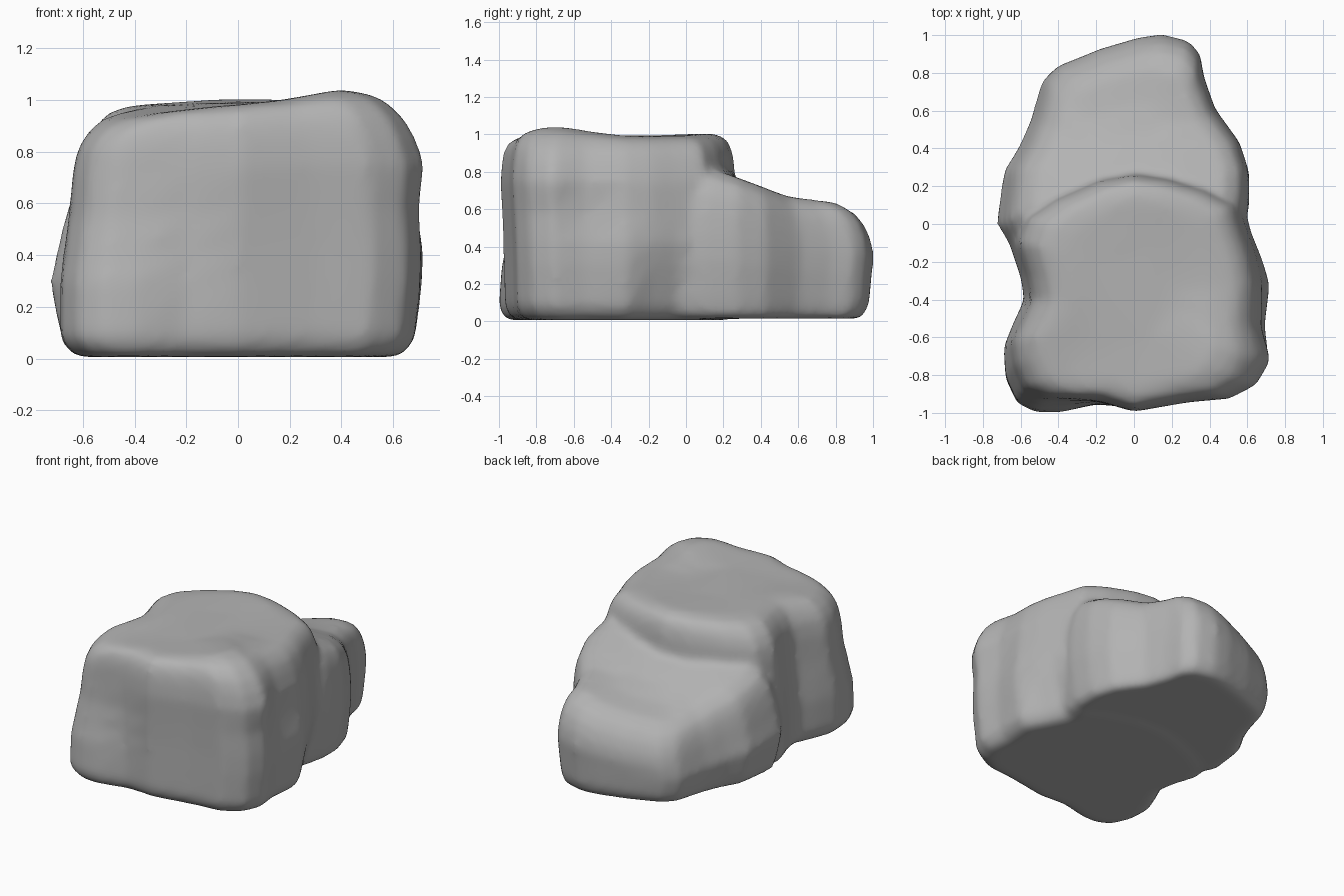
import bpy, bmesh
from math import exp

if "Cube" in bpy.data.objects:
    bpy.data.objects.remove(bpy.data.objects["Cube"], do_unlink=True)

stone = bpy.data.materials.new("stone grey")
stone.use_nodes = True
stone.diffuse_color = (0.45, 0.45, 0.45, 1)
stone.node_tree.nodes["Principled BSDF"].inputs["Base Color"].default_value = (0.45, 0.45, 0.45, 1)


def bump(x, y, cx, cy, r):
    return exp(-((x - cx) ** 2 + (y - cy) ** 2) / r ** 2)


def ramp(value, start, end):
    return min(max((value - start) / (end - start), 0), 1)


def front_top(x, y):
    return (0.985 + 0.01 * x + 0.055 * bump(x, y, 0.4, -0.7, 0.22)
            - 0.04 * bump(x, y, -0.45, -0.8, 0.3) + 0.02 * bump(x, y, 0, 0.12, 0.3))


def ledge_top(x, y):
    slope = 0.77 - 0.38 * (y - 0.25) if y < 0.55 else 0.656 - 0.12 * (y - 0.55)
    tilt = 0.1 + 0.2 * ramp(y, 0, 1)
    return min(slope, 0.8) + tilt * (min(x, 0.2) - 0.15)


def front_warp(x, y, h):
    """Lean the left of the front face back, undercut its middle, shape the right flank."""
    left = ramp(-x, 0.05, 0.4)
    front = ramp(-y, 0.5, 0.8)
    y_shift = front * (0.08 * left * ramp(h, 0.25, 0.7) + 0.03 * (1 - left) * ramp(h, 0.6, 0))
    right = ramp(x, 0.2, 0.5)
    x_shift = right * (0.06 * bump(y, h, -0.72, 0.78, 0.2)
                       - 0.08 * bump(y, 0, -0.1, 0, 0.15) * ramp(h, 0.5, 0.1))
    return x + x_shift, y + y_shift


def no_warp(x, y, h):
    return x, y


def loft(bm, outline, centre, base, levels, top, warp):
    """Stack copies of an outline, scaled by left, right and depth, under a top function."""
    cx, cy = centre
    rings = []
    for frac, left, right, depth in levels:
        ring = []
        for x, y in outline:
            px = cx + (x - cx) * (left if x < cx else right)
            py = cy + (y - cy) * depth
            px, py = warp(px, py, frac)
            ring.append(bm.verts.new((px, py, base + frac * (top(px, py) - base))))
        rings.append(ring)
    n = len(outline)
    for low, high in zip(rings, rings[1:]):
        for i in range(n):
            j = (i + 1) % n
            bm.faces.new((low[i], low[j], high[j], high[i]))
    bm.faces.new(rings[0][::-1])
    bm.faces.new(rings[-1])


bm = bmesh.new()

# Tall front block
front_outline = [
    (-0.4, -1), (-0.2, -0.97), (0, -0.995), (0.3, -0.945), (0.52, -0.925), (0.65, -0.85),
    (0.71, -0.72), (0.69, -0.54), (0.72, -0.32), (0.69, -0.18), (0.64, -0.05),
    (0.59, 0.1), (0.42, 0.18), (0.2, 0.24), (0, 0.265), (-0.2, 0.23), (-0.45, 0.13),
    (-0.61, 0.03), (-0.66, -0.1), (-0.6, -0.28), (-0.58, -0.4), (-0.64, -0.53),
    (-0.69, -0.66), (-0.68, -0.82), (-0.62, -0.95), (-0.52, -1)]
front_levels = [
    (0, 0.9, 0.87, 0.92), (0.03, 0.96, 0.93, 0.97), (0.08, 1, 0.97, 1), (0.3, 1, 1, 0.99),
    (0.42, 0.98, 1, 0.985), (0.58, 0.95, 0.96, 0.985), (0.75, 0.93, 0.94, 1),
    (0.85, 0.9, 0.9, 0.99), (0.92, 0.84, 0.86, 0.97), (0.97, 0.76, 0.79, 0.93),
    (0.99, 0.68, 0.72, 0.88), (1, 0.55, 0.58, 0.78), (1, 0.3, 0.3, 0.4)]
loft(bm, front_outline, (0, -0.38), 0.006, front_levels, front_top, front_warp)

# Low sloping ledge behind it
ledge_outline = [
    (0.45, -0.12), (0.58, -0.04), (0.61, 0.1), (0.61, 0.27), (0.56, 0.43), (0.43, 0.61),
    (0.37, 0.78), (0.35, 0.9), (0.29, 0.97), (0.15, 1.005), (0.03, 0.99), (-0.18, 0.93),
    (-0.41, 0.84), (-0.49, 0.76), (-0.55, 0.55), (-0.61, 0.41), (-0.69, 0.28),
    (-0.73, 0), (-0.65, -0.13), (-0.5, -0.25)]
ledge_levels = [
    (0, 0.85, 0.9, 0.88), (0.05, 0.92, 0.95, 0.93), (0.15, 0.95, 0.97, 0.965),
    (0.4, 1, 1, 0.985), (0.57, 0.96, 1, 1), (0.71, 0.93, 0.99, 0.98),
    (0.84, 0.89, 0.97, 0.93), (0.94, 0.83, 0.92, 0.85), (1, 0.7, 0.8, 0.72),
    (1, 0.45, 0.45, 0.45), (1, 0.2, 0.2, 0.2)]
loft(bm, ledge_outline, (-0.04, 0.35), 0.014, ledge_levels, ledge_top, no_warp)

mesh = bpy.data.meshes.new("boulder")
bm.to_mesh(mesh)
bm.free()
boulder = bpy.data.objects.new("boulder", mesh)
bpy.context.collection.objects.link(boulder)

# Fuse both masses and weather the edges
remesh = boulder.modifiers.new("fuse", 'REMESH')
remesh.mode = 'VOXEL'
remesh.voxel_size = 0.025
smooth = boulder.modifiers.new("weathering", 'SMOOTH')
smooth.factor = 0.5
smooth.iterations = 8
fused = bpy.data.meshes.new_from_object(
    boulder.evaluated_get(bpy.context.evaluated_depsgraph_get()))
boulder.modifiers.clear()
boulder.data = fused
fused.name = "boulder"

fused.materials.clear()
fused.materials.append(stone)
for face in fused.polygons:
    face.use_smooth = True
    face.material_index = 0
